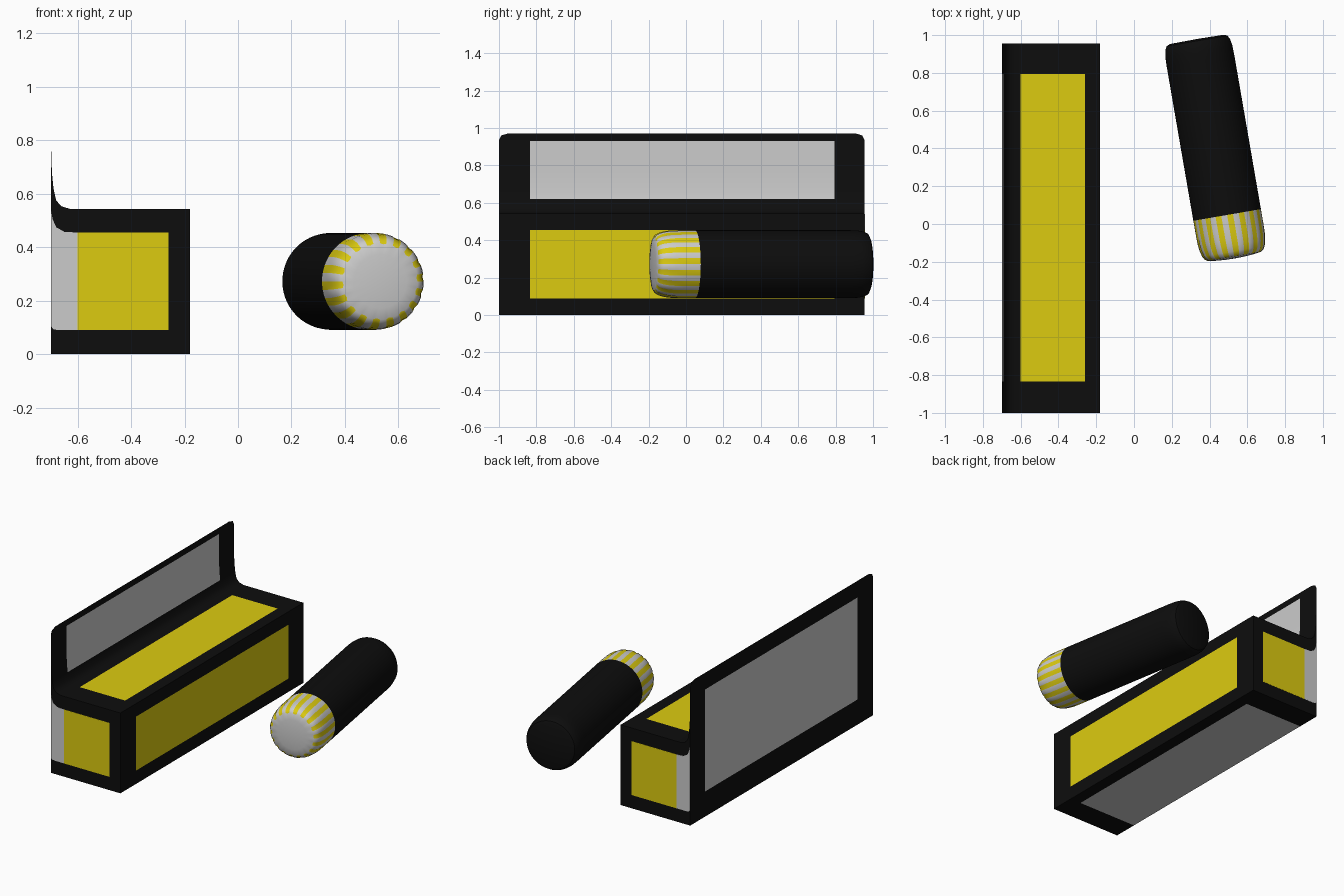
import bpy, bmesh
from math import sin, cos, pi, radians
from mathutils import Vector, Matrix

if "Cube" in bpy.data.objects:
    bpy.data.objects.remove(bpy.data.objects["Cube"])


def material(name, rgb):
    m = bpy.data.materials.new(name)
    m.diffuse_color = (*rgb, 1)
    m.use_nodes = True
    m.node_tree.nodes["Principled BSDF"].inputs["Base Color"].default_value = m.diffuse_color
    return m


BLACK = material("black", (0.004, 0.004, 0.004))
YELLOW = material("yellow", (0.72, 0.6, 0.005))
B, Y, G = 0, 1, 2      # material slots: black, yellow, plain grey


def finish(bm, name):
    bmesh.ops.recalc_face_normals(bm, faces=bm.faces)
    me = bpy.data.meshes.new(name)
    for m in (BLACK, YELLOW, None):
        me.materials.append(m)
    bm.to_mesh(me)
    bm.free()
    ob = bpy.data.objects.new(name, me)
    bpy.context.collection.objects.link(ob)
    bpy.ops.object.select_all(action='DESELECT')
    ob.select_set(True)
    bpy.context.view_layer.objects.active = ob
    bpy.ops.object.shade_smooth_by_angle(angle=radians(35))
    return ob


# Carton: cross-section (x, z, panel colour of the following side) swept along y
section = [(-.70, 0, G), (-.26, 0, B), (-.18, 0, B), (-.18, .09, Y),
           (-.18, .455, B), (-.18, .543, B), (-.26, .543, Y), (-.60, .543, B),
           (-.63, .544, B), (-.66, .553, B), (-.68, .575, B), (-.69, .62, G),
           (-.696, .68, G), (-.6985, .76, G), (-.699, .93, B), (-.699, .972, B),
           (-.70, .972, B), (-.70, .86, G), (-.70, .17, B)]
# y stations with the height of the flap there (rounded flap corners)
stations = [(-1, .935), (-.988, .96), (-.95, .972), (-.835, .972),
            (.795, .972), (.905, .972), (.943, .96), (.955, .935)]
bm = bmesh.new()
rings = [[bm.verts.new((x, y, min(z, top))) for x, z, _ in section] for y, top in stations]
n = len(section)
for i, (a, b) in enumerate(zip(rings, rings[1:])):
    for j in range(n):
        k = (j + 1) % n
        f = bm.faces.new((a[j], a[k], b[k], b[j]))
        f.material_index = section[j][2] if i == 3 else B
bm.faces.new(rings[0])
bm.faces.new(rings[-1])
finish(bm, "carton_with_hanging_flap")

# Coloured panels on both carton ends
yellow_panel = [(-.60, .09), (-.26, .09), (-.26, .455), (-.60, .455)]
grey_panel = [(-.60, .09), (-.60, .455), (-.65, .458), (-.68, .475), (-.693, .505),
              (-.6995, .54), (-.6995, .105), (-.69, .093), (-.67, .09)]
for end, y, d in (("front", -1, -.001), ("back", .955, .001)):
    for label, pts, slot in (("yellow", yellow_panel, Y), ("grey", grey_panel, G)):
        bm = bmesh.new()
        f = bm.faces.new([bm.verts.new((x, y, z)) for x, z in pts])
        bmesh.ops.extrude_face_region(bm, geom=[f])
        bmesh.ops.translate(bm, verts=f.verts, vec=(0, d, 0))
        for f in bm.faces:
            f.material_index = slot
        finish(bm, f"{end}_{label}_end_panel")


# Tube: lathed around an axis turned 10 degrees, t measured from the joint
def lathe(name, profile, segs, slot, radius=lambda t, r, a: r):
    bm = bmesh.new()
    rings = [[bm.verts.new((radius(t, r, s) * cos(2 * pi * s / segs), -t,
                            radius(t, r, s) * sin(2 * pi * s / segs)))
              for s in range(segs)] for t, r in profile[1:-1]]
    for i, (a, b) in enumerate(zip(rings, rings[1:])):
        for s in range(segs):
            k = (s + 1) % segs
            bm.faces.new((a[s], a[k], b[k], b[s])).material_index = slot(i, s)
    for (t, _), ring, i in ((profile[0], rings[0], 0), (profile[-1], rings[-1], 99)):
        tip = bm.verts.new((0, -t, 0))
        for s in range(segs):
            bm.faces.new((tip, ring[s], ring[(s + 1) % segs])).material_index = slot(i, s)
    bm.transform(Matrix.Translation((.493, .048, .2725)) @ Matrix.Rotation(radians(9.8), 4, 'Z'))
    return finish(bm, name)


R = .1815
lathe("tube_body", [(-.945, 0), (-.943, .145), (-.935, .163), (-.915, .174), (-.88, .18),
                    (-.83, R), (0, R), (0, 0)], 72, lambda i, s: B)

# Striped, softly ribbed cap
lathe("striped_cap", [(0, 0), (0, R), (.08, R), (.13, .1805), (.165, .176), (.195, .168),
                      (.213, .158), (.223, .143), (.229, .10), (.233, .05), (.234, 0)],
      72, lambda i, s: Y if s % 4 < 2 and i < 6 else G,
      lambda t, r, s: r - (.004 if s % 4 == 1 and .1 < t < .225 else 0))
